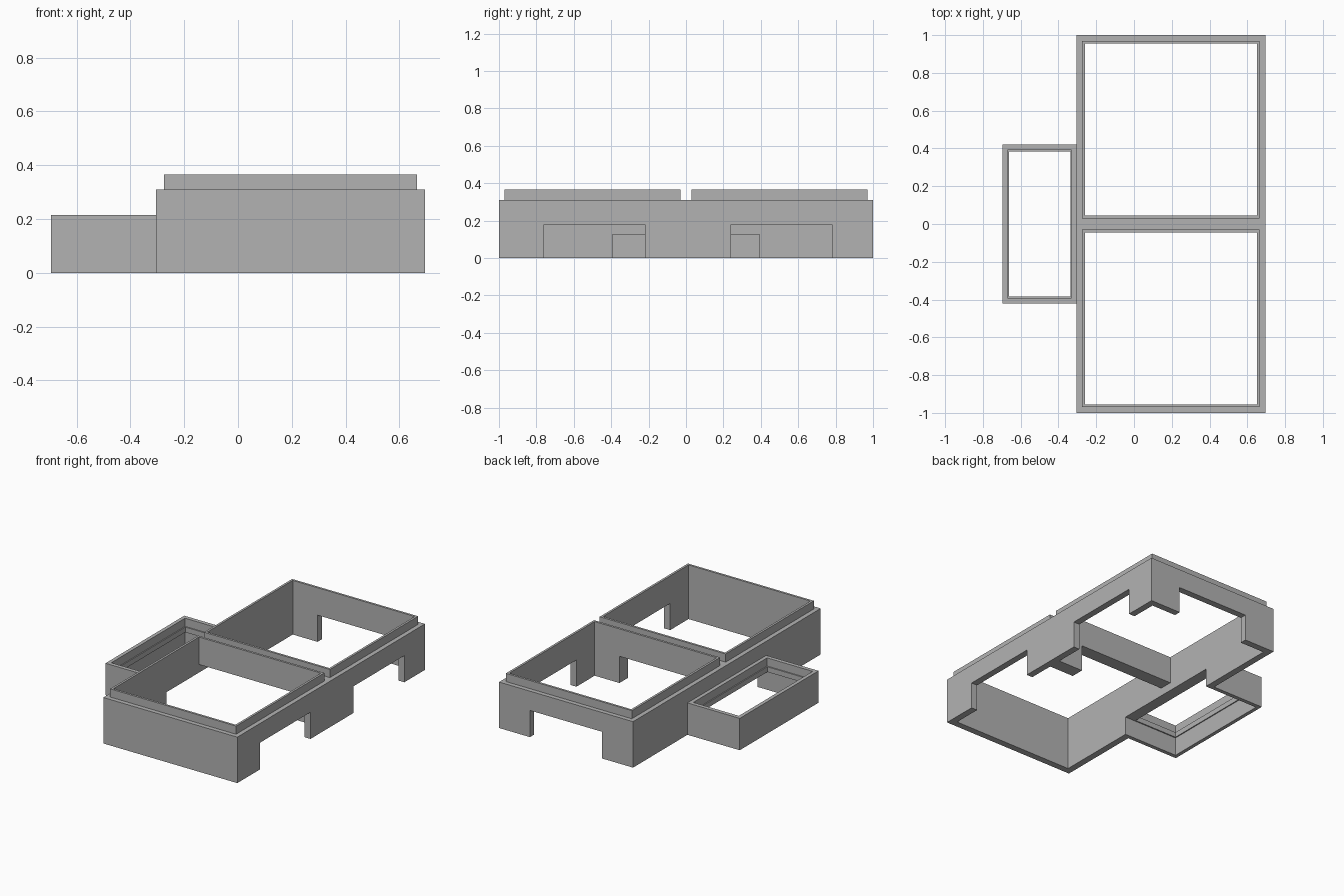
import bpy, bmesh

if "Cube" in bpy.data.objects:
    bpy.data.objects.remove(bpy.data.objects["Cube"], do_unlink=True)

grey = bpy.data.materials.new("plain_grey")
grey.use_nodes = True
colour = (0.45, 0.45, 0.45, 1)
grey.diffuse_color = colour
grey.node_tree.nodes["Principled BSDF"].inputs["Base Color"].default_value = colour


def block(name, x, y, z):
    """Box spanning the given (low, high) ranges."""
    bm = bmesh.new()
    bmesh.ops.create_cube(bm, size=1)
    for v in bm.verts:
        v.co = [r[0] if c < 0 else r[1] for c, r in zip(v.co, (x, y, z))]
    mesh = bpy.data.meshes.new(name)
    bm.to_mesh(mesh)
    bm.free()
    mesh.materials.append(grey)
    ob = bpy.data.objects.new(name, mesh)
    bpy.context.collection.objects.link(ob)
    return ob


def cut(ob, *ranges):
    """Subtract a box from the object."""
    cutter = block("cutter", *ranges)
    mod = ob.modifiers.new("cut", "BOOLEAN")
    mod.operation, mod.solver, mod.object = "DIFFERENCE", "EXACT", cutter
    bpy.context.view_layer.update()
    graph = bpy.context.evaluated_depsgraph_get()
    mesh = bpy.data.meshes.new_from_object(ob.evaluated_get(graph))
    ob.modifiers.clear()
    ob.data = mesh
    bpy.data.objects.remove(cutter, do_unlink=True)


THROUGH = (-0.1, 0.5)
DOOR = (-0.1, 0.18)
LOW = (-0.1, 0.125)
ROOM_X = (-0.26, 0.65)
rooms = {"front": (-0.955, -0.045), "back": (0.045, 0.955)}

# Main walls with two open rooms
walls = block("main_walls", (-0.305, 0.695), (-1, 1), (0, 0.31))
for room_y in rooms.values():
    cut(walls, ROOM_X, room_y, THROUGH)

# Doorways: two on the long side, one at the back, one between the rooms
for door_y in ((-0.76, -0.22), (0.24, 0.78)):
    cut(walls, (0.6, 0.8), door_y, DOOR)
cut(walls, (-0.075, 0.465), (0.9, 1.1), DOOR)
cut(walls, (-0.26, 0.465), (-0.1, 0.1), DOOR)

# Low passage into the annex
cut(walls, (-0.4, -0.2), (-0.393, 0.393), LOW)

# Raised rim around each room
for name, room_y in rooms.items():
    rim = block(name + "_rim", (-0.275, 0.665),
                (room_y[0] - 0.015, room_y[1] + 0.015), (0.31, 0.365))
    cut(rim, ROOM_X, room_y, THROUGH)

# Annex with a narrow inner ledge
annex = block("annex_walls", (-0.695, -0.305), (-0.42, 0.42), (0, 0.215))
cut(annex, (-0.663, -0.337), (-0.385, 0.385), THROUGH)
cut(annex, (-0.67, -0.33), (-0.393, 0.393), (0.16, 0.5))
cut(annex, (-0.67, -0.2), (-0.393, 0.393), LOW)
